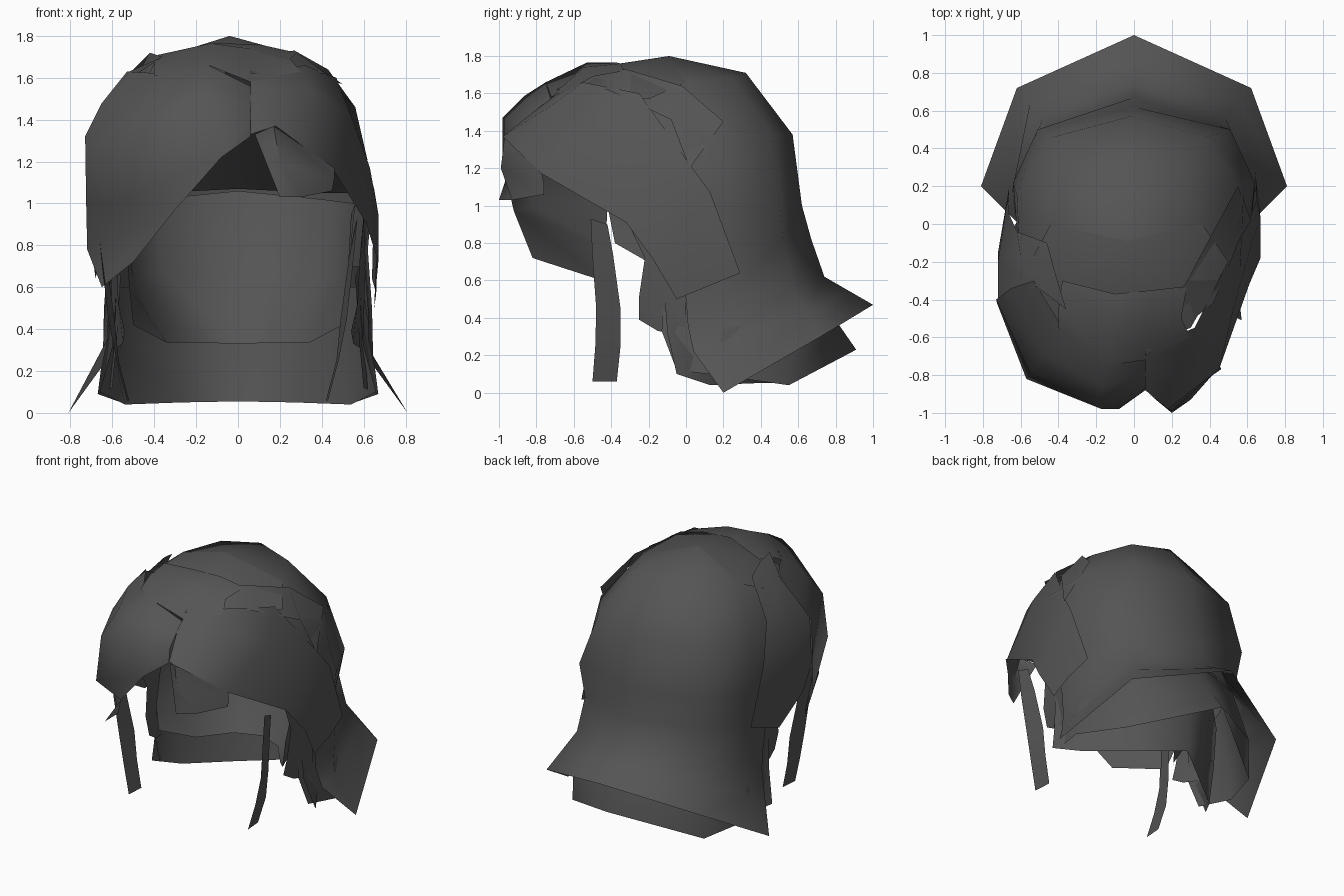
import bpy, bmesh, math

hair = bpy.data.materials.new("charcoal_hair")
hair.diffuse_color = (0.09, 0.09, 0.09, 1)


def sheet(name, rows, angle=70):
    """Skin a grid of points into one smooth lock of hair."""
    bm = bmesh.new()
    grid = [[bm.verts.new(p) for p in r] for r in rows]
    for a, b in zip(grid, grid[1:]):
        for i in range(len(a) - 1):
            bm.faces.new((a[i], a[i + 1], b[i + 1], b[i]))
    bmesh.ops.remove_doubles(bm, verts=bm.verts, dist=0.0005)
    bmesh.ops.recalc_face_normals(bm, faces=bm.faces)
    me = bpy.data.meshes.new(name)
    bm.to_mesh(me)
    bm.free()
    ob = bpy.data.objects.new(name, me)
    bpy.context.collection.objects.link(ob)
    me.materials.append(hair)
    bpy.ops.object.select_all(action='DESELECT')
    ob.select_set(True)
    bpy.context.view_layer.objects.active = ob
    bpy.ops.object.shade_smooth_by_angle(angle=math.radians(angle))
    return ob


def flip(points):
    return [(-x, y, z) for x, y, z in points]


def both(half, shift=0):
    """Half row starting on the centre line -> full row."""
    return [(x + shift, y, z) for x, y, z in flip(half[:0:-1]) + half]


# Main cap: crown, back of head and flared hem
apex = (-0.04, -0.09, 1.8)
cap = [
    [(0, .32, 1.71), (.27, .25, 1.68), (.40, 0, 1.66), (.35, -.3, 1.68)],
    [(0, .57, 1.38), (.41, .46, 1.38), (.60, .15, 1.36), (.58, -.28, 1.36)],
    [(0, .62, 1.0), (.51, .5, 1.02), (.64, .22, 1.0), (.6, -.15, .95)],
    [(0, .67, .82), (.45, .52, .8), (.62, .2, .78), (.6, -.08, .75)],
    [(0, .74, .62), (.48, .57, .56), (.64, .2, .5), (.62, 0, .5)],
    [(0, .87, .545), (.55, .645, .43), (.645, .17, .27), (.62, .01, .36)],
    [(0, 1.0, .47), (.62, .72, .3), (.81, .2, 0), (.65, .04, .22)],
]
sheet("cap", [[apex] * 7] + [both(r, s) for r, s in zip(cap, (-.04, -.02, 0, 0, 0, 0, 0))])
# Front of the crown, closing the cap to the parting
sheet("crown_front", [
    [apex] * 5,
    [(-.44, 0, 1.66), (-.39, -.3, 1.69), (0, -.42, 1.75), (.29, -.3, 1.71), (.36, 0, 1.66)],
    [(-.55, -.2, 1.57), (-.45, -.5, 1.57), (-.02, -.66, 1.63), (.3, -.55, 1.62), (.5, -.2, 1.57)],
])

# Nape layer showing under the flared hem
nape = [
    [(0, .62, .7), (.42, .5, .7), (.58, .15, .7), (.56, -.12, .65)],
    [(0, .82, .36), (.5, .58, .32), (.64, .2, .32), (.58, -.13, .33)],
    [(0, .91, .23), (.53, .55, .04), (.67, .2, .09), (.6, -.05, .12)],
]
sheet("nape_layer", [both(r) for r in nape])
# Upright lower layer inside the nape, its edge cut in a wide V
lower = [
    [(0, .58, .6), (.32, .42, .6), (.56, .18, .6), (.58, -.12, .6)],
    [(0, .57, .3), (.3, .38, .3), (.56, .15, .3), (.6, -.1, .32)],
    [(0, .55, .055), (.27, .34, .05), (.54, .13, .04), (.66, -.05, .1)],
]
sheet("lower_layer", [both(r) for r in lower])

# Inner layer against the neck, with its roof under the crown
inner = [
    [(0, .58, 1.06), (.4, .46, 1.02), (.56, .15, 1.0), (.54, -.1, .95)],
    [(0, .5, .7), (.36, .38, .68), (.5, .08, .64), (.52, -.2, .6)],
    [(0, .28, .33), (.18, .2, .335), (.34, .0, .335), (.5, -.2, .42)],
]
sheet("inner_layer", [both(r) for r in inner])
sheet("inner_roof", [
    both([(0, .58, 1.07), (.4, .46, 1.05), (.57, .15, 1.05)]),
    both([(0, .25, 1.26), (.36, .18, 1.24), (.55, 0, 1.2)]),
    both([(0, -.1, 1.42), (.33, -.12, 1.4), (.54, -.15, 1.33)]),
])

# Large fringe swept to the left
sheet("left_fringe", [
    [(.06, -.72, 1.56), (-.14, -.75, 1.66), (-.36, -.58, 1.62), (-.53, -.3, 1.63)],
    [(.06, -.8, 1.5), (-.17, -.86, 1.59), (-.48, -.68, 1.5), (-.65, -.34, 1.48)],
    [(.06, -.87, 1.42), (-.17, -.98, 1.47), (-.55, -.79, 1.32), (-.73, -.4, 1.32)],
    [(.06, -.88, 1.32), (-.08, -.98, 1.22), (-.57, -.82, 1.0), (-.725, -.42, 1.0)],
    [(.06, -.88, 1.32), (-.08, -.98, 1.22), (-.3, -.92, .97), (-.72, -.43, .78)],
    [(-.08, -.98, 1.22), (-.3, -.92, .97), (-.5, -.82, .72), (-.65, -.45, .6)],
])
# Left side locks running back over the ear
sheet("left_side_lock", [
    [(-.36, -.45, 1.7), (-.52, -.33, 1.63), (-.72, -.4, 1.33), (-.72, -.42, 1.0), (-.68, -.38, .8)],
    [(-.42, -.25, 1.72), (-.6, -.18, 1.54), (-.72, -.2, 1.25), (-.72, -.15, .95), (-.68, -.1, .64)],
    [(-.46, -.1, 1.68), (-.62, -.04, 1.42), (-.66, .05, 1.15), (-.67, .14, .95), (-.66, .2, .75)],
])

# Right fringe swept back over the ear to a broad end
sheet("right_fringe", [
    [(.06, -.66, 1.62), (.32, -.55, 1.66), (.47, -.25, 1.6), (.6, .0, 1.25), (.65, .13, 1.07), (.64, .29, .64)],
    [(.06, -.78, 1.53), (.34, -.7, 1.55), (.54, -.4, 1.42), (.63, -.08, 1.17), (.67, .03, .95), (.66, .12, .57)],
    [(.06, -.88, 1.33), (.18, -.98, 1.37), (.45, -.77, 1.17), (.61, -.32, .91), (.67, -.18, .72), (.65, -.05, .5)],
])
# Upper right lock between crown and fringe
sheet("right_upper_lock", [
    [(.06, -.5, 1.71), (.27, -.32, 1.73), (.43, -.02, 1.64), (.55, .2, 1.45)],
    [(.06, -.7, 1.62), (.42, -.42, 1.62), (.56, -.08, 1.46), (.62, .02, 1.2)],
])
# Short lock hanging under the parting on the right
sheet("brow_lock", [
    [(.08, -.9, 1.33), (.17, -.97, 1.37), (.46, -.77, 1.17)],
    [(.14, -.95, 1.18), (.2, -.99, 1.2), (.46, -.76, 1.12)],
    [(.2, -1.0, 1.03), (.3, -.93, 1.03), (.45, -.76, 1.06)],
])
# Raised locks on the crown beside the parting
sheet("crown_lock", [
    [(-.38, -.3, 1.71), (-.1, -.37, 1.765), (.1, -.35, 1.76), (.28, -.33, 1.72)],
    [(-.4, -.45, 1.67), (-.13, -.53, 1.765), (.05, -.55, 1.74), (.25, -.5, 1.69)],
    [(-.4, -.55, 1.61), (-.14, -.75, 1.66), (.06, -.72, 1.58), (.3, -.6, 1.63)],
])

# Thin strands hanging in front of each ear, and ear locks behind them
strand = [
    [(.57, -.51, .93), (.56, -.42, .9)],
    [(.55, -.5, .72), (.53, -.39, .74)],
    [(.52, -.48, .45), (.49, -.35, .45)],
    [(.48, -.485, .25), (.47, -.35, .25)],
    [(.43, -.5, .06), (.42, -.37, .06)],
]
ear_lock = [
    [(.6, -.33, .95), (.6, -.2, .95), (.6, 0, .95)],
    [(.58, -.22, .72), (.59, -.12, .75), (.61, 0, .7)],
    [(.57, -.25, .52), (.58, -.12, .5), (.6, 0, .45)],
    [(.54, -.25, .39), (.55, -.15, .33), (.6, 0, .3)],
]
for side, shift in (("right", 0), ("left", -.1)):
    for part, rows in (("strand", strand), ("ear_lock", ear_lock)):
        if side == "left":
            s = shift if part == "strand" else 0
            rows = [[(-x + s, y, z) for x, y, z in r] for r in rows]
        sheet(f"{side}_{part}", rows)
